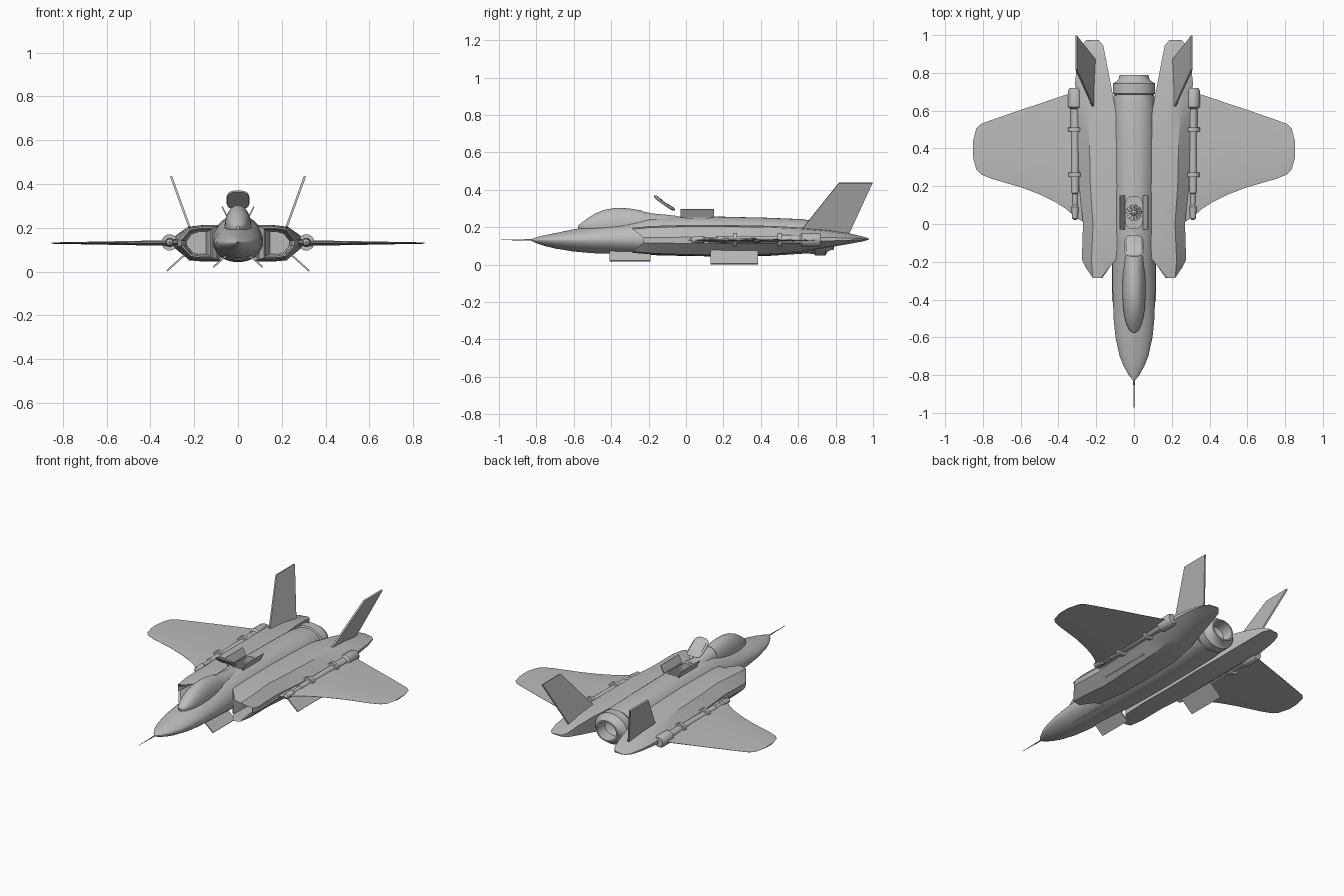
import bpy, bmesh, math
from mathutils import Vector

grey = bpy.data.materials.new("airframe_grey")
grey.diffuse_color = (0.5, 0.5, 0.5, 1)


def make(name, verts, faces):
    bm = bmesh.new()
    vs = [bm.verts.new(v) for v in verts]
    for f in faces:
        bm.faces.new([vs[i] for i in f])
    bmesh.ops.remove_doubles(bm, verts=bm.verts, dist=1e-5)
    bmesh.ops.recalc_face_normals(bm, faces=bm.faces)
    me = bpy.data.meshes.new(name)
    bm.to_mesh(me)
    bm.free()
    me.materials.append(grey)
    ob = bpy.data.objects.new(name, me)
    bpy.context.collection.objects.link(ob)
    return ob


def loft(name, rings, side=1):
    """Skin a row of equal rings and close both ends."""
    n = len(rings[0])
    verts = [(p[0] * side, p[1], p[2]) for r in rings for p in r]
    faces = [(i * n + j, i * n + (j + 1) % n, (i + 1) * n + (j + 1) % n, (i + 1) * n + j)
             for i in range(len(rings) - 1) for j in range(n)]
    faces += [tuple(range(n)), tuple(range(len(verts) - n, len(verts)))]
    return make(name, verts, faces)


def section(y, hw, zt, zb, zm, e, n=40):
    """Superellipse cross-section with separate upper and lower heights."""
    ring = []
    for i in range(n):
        a = 2 * math.pi * i / n
        c, s = math.cos(a), math.sin(a)
        x = math.copysign(abs(c) ** (2 / e), c) * hw
        z = abs(s) ** (2 / e)
        ring.append((x, y, zm + z * (zt - zm) if s > 0 else zm - z * (zm - zb)))
    return ring


def lathe(name, profile, x, z, flat=1.0, n=28):
    """Turn (y, radius) points around an axis along y."""
    return loft(name, [[(x + r * math.cos(2 * math.pi * i / n), y,
                         z + flat * r * math.sin(2 * math.pi * i / n)) for i in range(n)]
                       for y, r in profile])


def slab(name, corners, t, side):
    c = [Vector(p) for p in corners]
    nrm = (c[1] - c[0]).cross(c[3] - c[0]).normalized() * t / 2
    return loft(name, [[p - nrm for p in c], [p + nrm for p in c]], side)


# Main fuselage: nose, spine and tail
body = loft("fuselage", [section(y, w, t, b, 0.132, e) for y, w, t, b, e in [
    (-0.832, 0.002, 0.134, 0.130, 1.7), (-0.80, 0.028, 0.146, 0.114, 1.7),
    (-0.75, 0.056, 0.158, 0.098, 1.7), (-0.70, 0.076, 0.168, 0.086, 1.7),
    (-0.60, 0.098, 0.189, 0.070, 1.75), (-0.50, 0.108, 0.203, 0.061, 1.8),
    (-0.35, 0.113, 0.222, 0.056, 1.85), (-0.20, 0.115, 0.252, 0.051, 1.95),
    (0.0, 0.120, 0.258, 0.046, 2), (0.20, 0.120, 0.256, 0.043, 2),
    (0.45, 0.119, 0.250, 0.047, 2.1), (0.62, 0.114, 0.243, 0.058, 2.2),
    (0.68, 0.108, 0.234, 0.064, 2.2)]])

# Canopy and the fairing behind it
loft("canopy", [section(y, w, t, 0.16, 0.205, 2) for y, w, t in [
    (-0.578, 0.006, 0.208), (-0.56, 0.026, 0.222), (-0.53, 0.040, 0.245),
    (-0.49, 0.051, 0.271), (-0.44, 0.058, 0.292), (-0.38, 0.061, 0.303),
    (-0.31, 0.061, 0.301), (-0.235, 0.058, 0.289)]])
loft("canopy_fairing", [section(y, w, t, 0.16, 0.205, 2) for y, w, t in [
    (-0.26, 0.056, 0.291), (-0.18, 0.056, 0.273), (-0.10, 0.053, 0.266), (-0.045, 0.048, 0.260)]])
lathe("nose_probe", [(-0.99, 0.001), (-0.90, 0.0025), (-0.82, 0.005)], 0, 0.132, n=10)

# Lift fan well cut into the spine, with a fan at its bottom
cutter = loft("fan_well_cutter", [
    [(0.046 * math.copysign(abs(math.cos(a)) ** 0.6, math.cos(a)),
      0.06 + 0.085 * math.copysign(abs(math.sin(a)) ** 0.6, math.sin(a)), z)
     for a in [2 * math.pi * (i + 0.5) / 32 for i in range(32)]] for z in (0.17, 0.35)])
mod = body.modifiers.new("well", "BOOLEAN")
mod.operation, mod.object, mod.solver = "DIFFERENCE", cutter, "EXACT"
bpy.context.view_layer.objects.active = body
bpy.ops.object.modifier_apply(modifier="well")
bpy.data.objects.remove(cutter)
hub = lathe("lift_fan_hub", [(-0.01, 0.018), (0.02, 0.014), (0.03, 0.002)], 0, 0)
hub.rotation_euler.x = math.pi / 2
hub.location = (0, 0.06, 0.175)
for i in range(10):
    a = 2 * math.pi * i / 10
    blade = slab("lift_fan_blade", [(0.012, -0.005, -0.003), (0.043, -0.008, -0.004),
                                    (0.043, 0.008, 0.006), (0.012, 0.005, 0.003)], 0.002, 1)
    blade.location = (0, 0.06, 0.182)
    blade.rotation_euler.z = a

# Raised lift fan door
door = loft("lift_fan_door", [
    [(0.052 * k * math.copysign(abs(math.cos(a)) ** 0.55, math.cos(a)),
      0.068 * k * math.copysign(abs(math.sin(a)) ** 0.55, math.sin(a)),
      z - 0.008 * abs(math.cos(a))) for a in [2 * math.pi * i / 32 for i in range(32)]]
    for k, z in ((0.96, -0.004), (1, 0.002), (0.8, 0.010))])
door.location = (0, -0.115, 0.33)
door.rotation_euler.x = math.radians(-35)

# Engine nozzle
lathe("engine_nozzle", [(0.60, 0.09), (0.67, 0.102), (0.685, 0.102), (0.69, 0.112), (0.745, 0.112),
                        (0.755, 0.092), (0.77, 0.080), (0.79, 0.076), (0.79, 0.066), (0.72, 0.062),
                        (0.70, 0.025), (0.70, 0.0005)], 0, 0.145, 0.86, 40)


def nacelle_ring(y, xi, xo, zt, zb, rake=0.0):
    w, zm = xo - xi, (0.135 if y > 0.6 else 0.13)
    pts = [(xi, zt, 1.1), (xi + 0.4 * w, zt, 0), (xi + 0.72 * w, zt - 0.008, 0),
           (xo, zm + 0.2 * (zt - zm), 0.9), (xo, zm - 0.2 * (zm - zb), 0.9),
           (xi + 0.68 * w, zb + 0.006, 0), (xi + 0.35 * w, zb, 0), (xi, zb, 1.1)]
    return [(x, y + rake * k, z) for x, z, k in pts]


for side, tag in ((1, "right"), (-1, "left")):
    # Intake, side body and tail boom in one skin
    loft(tag + "_side_body", [
        nacelle_ring(-0.04, 0.145, 0.235, 0.180, 0.080),
        nacelle_ring(-0.275, 0.125, 0.250, 0.190, 0.070, 0.065),
        nacelle_ring(-0.285, 0.118, 0.258, 0.197, 0.063, 0.065),
        nacelle_ring(-0.19, 0.095, 0.276, 0.206, 0.055),
        nacelle_ring(0.0, 0.08, 0.270, 0.212, 0.048),
        nacelle_ring(0.2, 0.08, 0.290, 0.212, 0.045),
        nacelle_ring(0.45, 0.08, 0.297, 0.207, 0.050),
        nacelle_ring(0.62, 0.10, 0.305, 0.198, 0.066),
        nacelle_ring(0.75, 0.125, 0.312, 0.187, 0.090),
        nacelle_ring(0.87, 0.148, 0.298, 0.168, 0.110),
        nacelle_ring(0.945, 0.163, 0.278, 0.150, 0.124),
        nacelle_ring(0.975, 0.188, 0.252, 0.141, 0.132)], side)

    # Wing: thin aerofoil sections along the span
    rings = []
    for x, le, te in [(0.25, 0.0, 0.71), (0.31, 0.035, 0.698), (0.36, 0.08, 0.684),
                      (0.42, 0.118, 0.664), (0.50, 0.157, 0.637), (0.60, 0.195, 0.604),
                      (0.75, 0.238, 0.552), (0.81, 0.262, 0.53), (0.835, 0.29, 0.505),
                      (0.852, 0.35, 0.44)]:
        h = 0.014 - 0.011 * (x - 0.25) / 0.6
        chord = [(0, 0.1), (0.08, 0.6), (0.3, 1), (0.6, 0.8), (1, 0.1)]
        rings.append([(x, le + u * (te - le), 0.13 + h * v) for u, v in chord] +
                     [(x, le + u * (te - le), 0.13 - h * v) for u, v in reversed(chord)])
    loft(tag + "_wing", rings, side)

    # Canted tail fin
    slab(tag + "_tail_fin", [(0.208, 0.60, 0.165), (0.208, 0.872, 0.165),
                             (0.306, 0.997, 0.436), (0.306, 0.817, 0.436)], 0.01, side)

    # Wing hinge pod with collars
    lathe(tag + "_wing_pod", [
        (0.02, 0.004), (0.03, 0.015), (0.09, 0.020), (0.10, 0.013), (0.16, 0.015), (0.165, 0.021),
        (0.25, 0.021), (0.25, 0.037), (0.272, 0.037), (0.272, 0.021), (0.49, 0.021), (0.49, 0.037),
        (0.512, 0.037), (0.512, 0.024), (0.61, 0.024), (0.62, 0.037), (0.705, 0.037),
        (0.72, 0.030), (0.72, 0.002)], 0.312 * side, 0.133)

    # Open doors: beside the lift fan, nose gear and main gear
    slab(tag + "_fan_side_door", [(0.05, -0.03, 0.252), (0.05, 0.15, 0.252),
                                  (0.073, 0.15, 0.296), (0.073, -0.03, 0.296)], 0.006, side)
    slab(tag + "_nose_gear_door", [(0.05, -0.41, 0.075), (0.05, -0.19, 0.075),
                                   (0.113, -0.19, 0.02), (0.113, -0.41, 0.02)], 0.008, side)
    slab(tag + "_main_gear_door", [(0.245, 0.13, 0.075), (0.245, 0.385, 0.075),
                                   (0.325, 0.385, 0.003), (0.325, 0.13, 0.003)], 0.008, side)

# Smooth shading with crisp edges
for ob in bpy.data.objects:
    ob.select_set(True)
bpy.context.view_layer.objects.active = body
bpy.ops.object.shade_smooth_by_angle(angle=math.radians(32))
